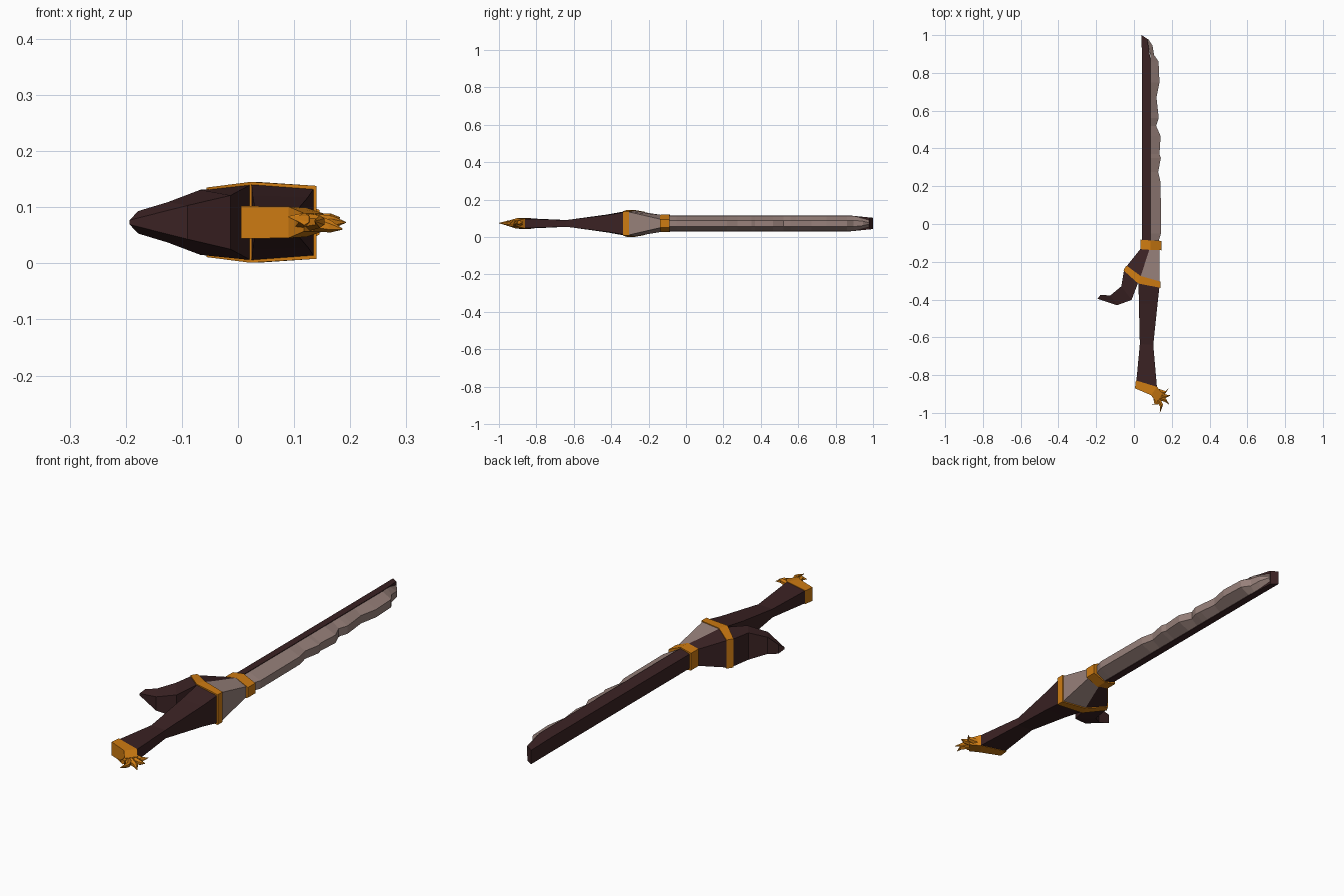
import bpy, bmesh, math

C = 0.073  # height of the flat mid-plane


def mat(name, rgb):
    m = bpy.data.materials.new(name)
    m.diffuse_color = (*rgb, 1)
    return m


DARK = mat("dark brown", (0.043, 0.016, 0.017))
GOLD = mat("gold", (0.62, 0.20, 0.006))
GREY = mat("warm grey", (0.31, 0.218, 0.195))


def loft(name, sections, material, zoff=None):
    """Skin through sections; each is a row of (x, y, half thickness)
    mirrored about the mid-plane."""
    bm = bmesh.new()
    rings = []
    for k, s in enumerate(sections):
        c = C + (zoff[k] if zoff else 0)
        top = [bm.verts.new((x, y, c + h)) for x, y, h in s]
        low = [bm.verts.new((x, y, c - h)) for x, y, h in s]
        rings.append(top + low[::-1])
    n = len(rings[0])
    for a, b in zip(rings, rings[1:]):
        for i in range(n):
            j = (i + 1) % n
            bm.faces.new((a[i], a[j], b[j], b[i]))
    for r in (rings[0], rings[-1]):
        for i in range(n // 2 - 1):
            bm.faces.new((r[i], r[i + 1], r[n - 2 - i], r[n - 1 - i]))
    bmesh.ops.recalc_face_normals(bm, faces=bm.faces)
    me = bpy.data.meshes.new(name)
    bm.to_mesh(me)
    bm.free()
    me.materials.append(material)
    ob = bpy.data.objects.new(name, me)
    bpy.context.collection.objects.link(ob)
    return ob


# blade spine with slanted tip
loft("blade_spine", [
    [(0.042, -0.09, 0.031), (0.088, -0.09, 0.043)],
    [(0.042, 0.87, 0.031), (0.088, 0.87, 0.043)],
    [(0.04, 1.0, 0.030), (0.07, 0.98, 0.032)]], DARK)

# chipped cutting edge: (y, x of the edge)
edge = [(-0.09, .13), (-0.05, .143), (0.22, .141), (0.275, .128), (0.35, .142),
        (0.37, .135), (0.465, .141), (0.52, .117), (0.56, .131), (0.59, .128),
        (0.67, .119), (0.75, .135), (0.86, .130), (0.895, .106)]
loft("cutting_edge",
     [[(0.087, y, 0.041), (x, y, 0.017)] for y, x in edge] +
     [[(0.080, 0.92, 0.034), (0.098, 0.945, 0.012)],
      [(0.069, 0.98, 0.020), (0.076, 0.978, 0.004)]], GREY)

# upper gold collar
loft("collar", [[(0.034, y, 0.037), (0.087, y - .004, 0.047), (0.145, y - .006, 0.022)]
                for y in (-0.083, -0.133)], GOLD)

# guard: dark rear half, grey front half
loft("guard_rear", [
    [(0.04, -0.125, 0.034), (0.085, -0.125, 0.044)],
    [(-0.038, -0.222, 0.058), (0.035, -0.277, 0.069)]], DARK)
loft("guard_front", [
    [(0.085, -0.125, 0.044), (0.136, -0.125, 0.02)],
    [(0.035, -0.277, 0.069), (0.135, -0.307, 0.062)]], GREY)

# wide gold band around the guard
loft("guard_band", [
    [(-0.040, -0.22, 0.062), (0.035, -0.275, 0.072), (0.14, -0.305, 0.065)],
    [(-0.056, -0.245, 0.062), (0.022, -0.315, 0.072), (0.14, -0.338, 0.065)]], GOLD)

# swept-back hook
loft("hook", [
    [(-0.052, -0.242, 0.059), (0.022, -0.31, 0.067)],
    [(-0.067, -0.33, 0.058), (-0.013, -0.402, 0.048)],
    [(-0.125, -0.378, 0.036), (-0.09, -0.43, 0.030)],
    [(-0.178, -0.376, 0.020), (-0.193, -0.396, 0.004)]], DARK)

# waisted handle
loft("handle", [
    [(0.024, -0.31, 0.068), (0.135, -0.33, 0.060)],
    [(0.026, -0.42, 0.048), (0.125, -0.42, 0.045)],
    [(0.031, -0.635, 0.018), (0.102, -0.64, 0.018)],
    [(0.012, -0.838, 0.027), (0.122, -0.869, 0.025)]], DARK)

# claw-shaped pommel
loft("pommel", [
    [(0.005, -0.87, 0.029), (0.010, -0.828, 0.029)],
    [(0.09, -0.906, 0.028), (0.122, -0.862, 0.026)],
    [(0.118, -0.944, 0.016), (0.152, -0.90, 0.016)]], GOLD)


# pommel talons: base, bend, tip, vertical lean
talons = [((.128, -.885), (.165, -.893), (.182, -.872), .008),
          ((.135, -.905), (.170, -.912), (.192, -.908), 0),
          ((.135, -.920), (.165, -.932), (.186, -.955), -.012),
          ((.125, -.925), (.146, -.962), (.137, -1.0), .002),
          ((.115, -.920), (.118, -.956), (.090, -.953), .010)]
for i, (a, b, t, lean) in enumerate(talons):
    rows = []
    d = math.atan2(b[1] - a[1], b[0] - a[0]) + math.pi / 2
    for p, w, h in ((a, .013, .016), (b, .009, .011), (t, .001, .001)):
        dx, dy = w * math.cos(d), w * math.sin(d)
        if p == t:
            d2 = 0.0
        rows.append([(p[0] - dx, p[1] - dy, h * .5), (p[0], p[1], h),
                     (p[0] + dx, p[1] + dy, h * .5)])
    loft(f"talon_{i + 1}", rows, GOLD, [0, lean * .6, lean])
